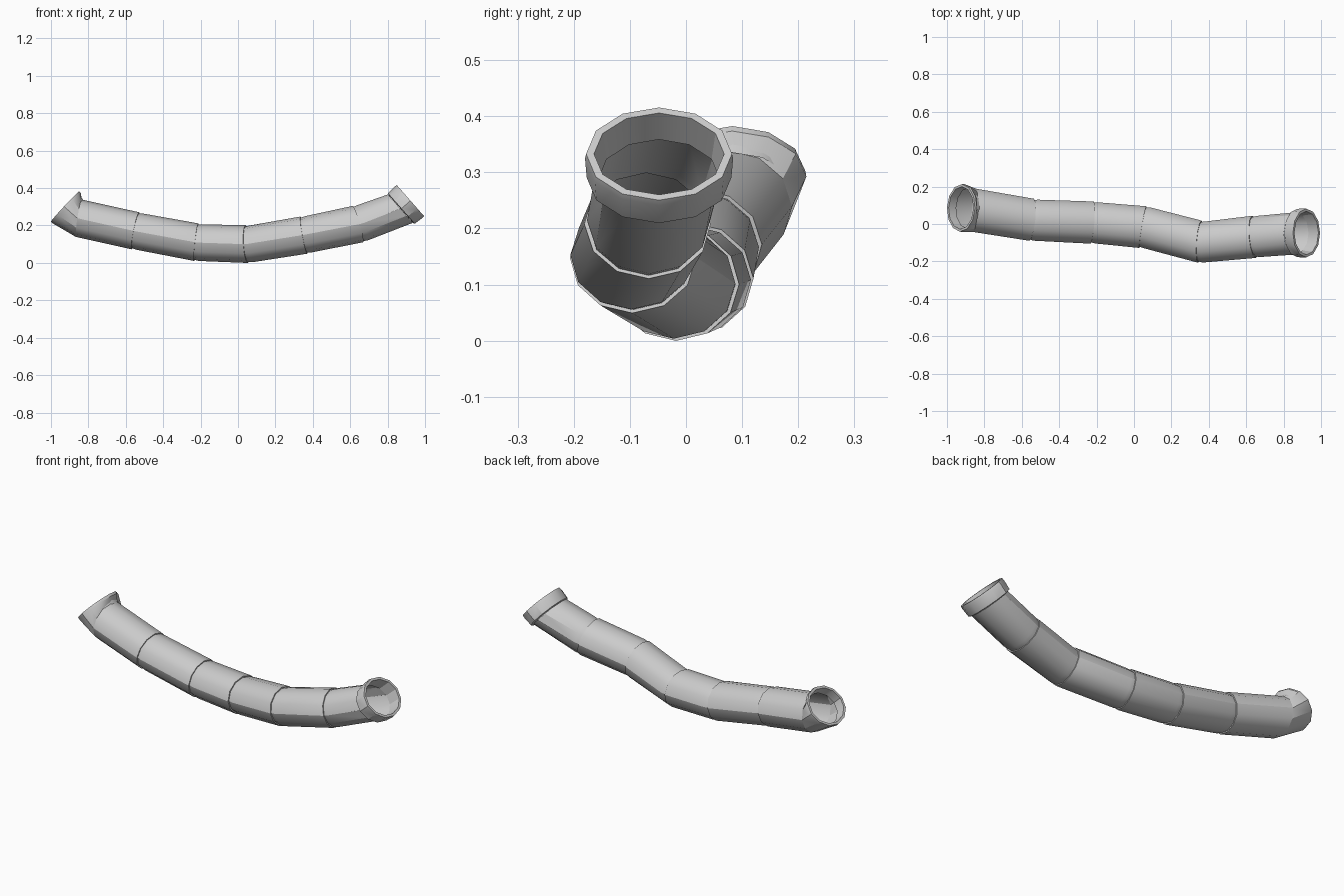
import bpy, bmesh, math
from mathutils import Vector

if "Cube" in bpy.data.objects:
    bpy.data.objects.remove(bpy.data.objects["Cube"])

SIDES = 12
RW, RH = 0.113, 0.101   # half width and half height of the pipe


def ring(center, normal, w, h):
    """Oval ring of points in the plane given by its normal."""
    n = Vector(normal).normalized()
    side = Vector((0, 0, 1)).cross(n).normalized()
    up = n.cross(side)
    c = Vector(center)
    return [c + side * (w * math.sin(2 * math.pi * i / SIDES))
            + up * (h * math.cos(2 * math.pi * i / SIDES)) for i in range(SIDES)]


def loft(name, rings, angle=32):
    """Skin a list of rings into an open tube."""
    bm = bmesh.new()
    rows = [[bm.verts.new(p) for p in r] for r in rings]
    for a, b in zip(rows, rows[1:]):
        for i in range(SIDES):
            j = (i + 1) % SIDES
            bm.faces.new((a[j], a[i], b[i], b[j]))
    me = bpy.data.meshes.new(name)
    bm.to_mesh(me)
    bm.free()
    for p in me.polygons:
        p.use_smooth = True
    me.set_sharp_from_angle(angle=math.radians(angle))
    ob = bpy.data.objects.new(name, me)
    bpy.context.collection.objects.link(ob)
    return ob


# Centre line of the pipe, from left elbow to the base of the right collar
path = [Vector(p) for p in [
    (-0.852, 0.073, 0.239), (-0.54, 0.022, 0.17), (-0.215, 0.007, 0.11),
    (0.055, -0.018, 0.101), (0.36, -0.095, 0.15), (0.65, -0.068, 0.21),
    (0.868, -0.05, 0.290)]]
left_n = Vector((0.99, -0.06, -0.15))
right_n = Vector((0.75, 0.0, 0.66))

# Jointed pipe body: a small step at every joint
body = [ring(path[0], left_n, RW + 0.003, RH)]
for a, p, b in zip(path, path[1:], path[2:]):
    n = ((p - a).normalized() + (b - p).normalized()).normalized()
    end = p - n * 0.008
    body.append(ring(end, n, RW, RH))
    body.append(ring(end, n, RW * 0.94, RH * 0.94))
    body.append(ring(p + n * 0.016, n, RW * 0.975, RH * 0.975))
body.append(ring(path[-1], right_n, RW, RH))
loft("pipe_body", body)

# Right collar: stepped band with a rolled inner lip
n = right_n.normalized()
rim = Vector((0.922, -0.048, 0.333))
base = rim - n * 0.068
loft("right_collar", [
    ring(base, n, RW, RH),
    ring(base + n * 0.004, n, 0.129, 0.108),
    ring(rim - n * 0.012, n, 0.132, 0.112),
    ring(rim, n, 0.130, 0.110),
    ring(rim, n, 0.116, 0.097),
    ring(base, n, 0.108, 0.094)])

# Left elbow mouth: flares from the body to a tilted rim
n = Vector((0.73, -0.03, -0.68)).normalized()
rim = Vector((-0.925, 0.086, 0.302))
loft("left_mouth", [
    ring(rim + n * 0.05, n, 0.108, 0.092),
    ring(rim, n, 0.114, 0.097),
    ring(rim, n, 0.127, 0.110),
    ring(rim + n * 0.014, n, 0.129, 0.111),
    ring(path[0], left_n, RW + 0.003, RH)])
